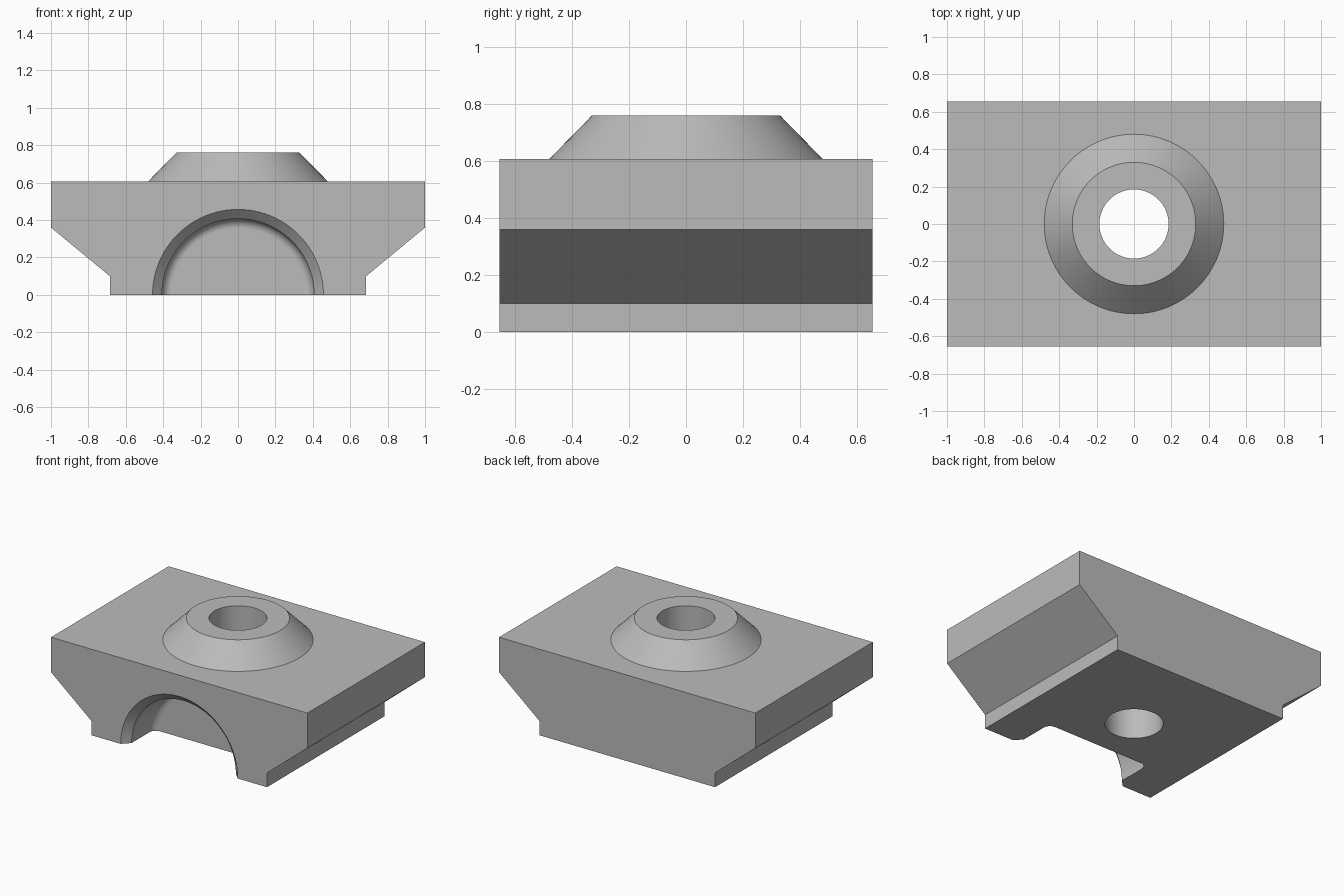
import bpy
import bmesh
from math import radians, sin, cos, pi
from mathutils import Matrix

if "Cube" in bpy.data.objects:
    bpy.data.objects.remove(bpy.data.objects["Cube"], do_unlink=True)

HALF_DEPTH = 0.655
TOP = 0.607
HEIGHT = 0.76

grey = bpy.data.materials.new("plain grey")
grey.use_nodes = True
COLOUR = (0.5, 0.5, 0.5, 1)
grey.diffuse_color = COLOUR
grey.node_tree.nodes["Principled BSDF"].inputs["Base Color"].default_value = COLOUR


def add_object(name, bm):
    bmesh.ops.recalc_face_normals(bm, faces=bm.faces)
    mesh = bpy.data.meshes.new(name)
    bm.to_mesh(mesh)
    bm.free()
    mesh.materials.append(grey)
    obj = bpy.data.objects.new(name, mesh)
    bpy.context.collection.objects.link(obj)
    return obj


def lathe(name, profile, matrix=Matrix(), steps=96):
    """Revolve (radius, height) points around z, cap both ends, then transform."""
    bm = bmesh.new()
    rings = [[bm.verts.new((r * cos(2 * pi * i / steps), r * sin(2 * pi * i / steps), h))
              for i in range(steps)] for r, h in profile]
    for a, b in zip(rings, rings[1:]):
        for i in range(steps):
            j = (i + 1) % steps
            bm.faces.new((a[i], a[j], b[j], b[i]))
    bm.faces.new(rings[0])
    bm.faces.new(rings[-1])
    bm.transform(matrix)
    return add_object(name, bm)


def combine(target, tool, operation):
    mod = target.modifiers.new(operation.lower(), 'BOOLEAN')
    mod.operation = operation
    mod.solver = 'EXACT'
    mod.object = tool
    bpy.ops.object.modifier_apply(modifier=mod.name)
    bpy.data.objects.remove(tool, do_unlink=True)


# Main block: mirrored end profile extruded front to back
side = [(0.685, 0), (0.685, 0.1), (1, 0.36), (1, TOP)]
outline = side + [(-x, z) for x, z in reversed(side)]
bm = bmesh.new()
face = bm.faces.new([bm.verts.new((x, -HALF_DEPTH, z)) for x, z in outline])
extruded = bmesh.ops.extrude_face_region(bm, geom=[face])["geom"]
bmesh.ops.translate(bm, vec=(0, 2 * HALF_DEPTH, 0),
                    verts=[v for v in extruded if isinstance(v, bmesh.types.BMVert)])
block = add_object("clamp_block", bm)
bpy.context.view_layer.objects.active = block
block.select_set(True)

# Tapered boss on the top
boss = lathe("tapered_boss", [(0.48, 0.55), (0.48, TOP), (0.33, HEIGHT)])
combine(block, boss, 'UNION')

# Vertical through hole
hole = lathe("hole_cutter", [(0.185, -0.2), (0.185, 1)])
combine(block, hole, 'DIFFERENCE')

# Front half-round pocket: chamfered mouth, rounded inner corner
RADIUS, FILLET, FLOOR = 0.407, 0.05, 0.3
pocket = [(RADIUS + 0.1, -0.05), (RADIUS, 0.05)]
for i in range(9):
    a = i / 8 * pi / 2
    pocket.append((RADIUS - FILLET * (1 - cos(a)), FLOOR - FILLET * (1 - sin(a))))
to_front = Matrix.Translation((0, -HALF_DEPTH, 0)) @ Matrix.Rotation(radians(-90), 4, 'X')
combine(block, lathe("pocket_cutter", pocket, to_front), 'DIFFERENCE')

# Smooth round surfaces, keep flat faces flat
bpy.ops.object.shade_smooth_by_angle(angle=radians(25))
weighted = block.modifiers.new("weighted_normals", 'WEIGHTED_NORMAL')
weighted.keep_sharp = True
